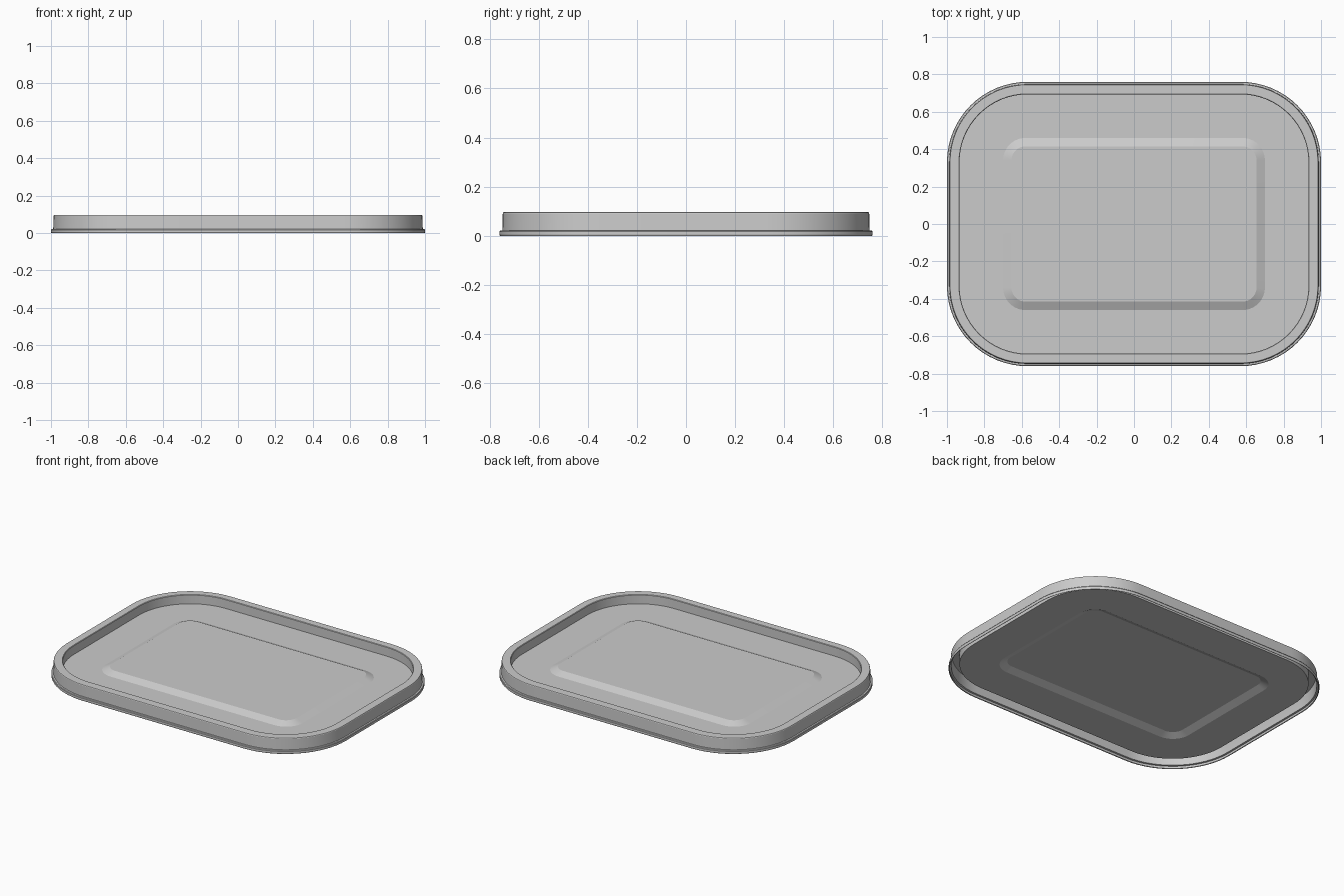
import bpy, bmesh, math

if "Cube" in bpy.data.objects:
    bpy.data.objects.remove(bpy.data.objects["Cube"])

HX, HY, R = 1.0, 0.76, 0.43   # outer half sizes and corner radius
SEG = 16                      # segments per rounded corner


def ring(bm, hx, hy, r, z):
    """Rounded rectangle loop of vertices."""
    verts = []
    for i, (sx, sy) in enumerate([(1, 1), (-1, 1), (-1, -1), (1, -1)]):
        for k in range(SEG + 1):
            a = math.pi / 2 * (i + k / SEG)
            verts.append(bm.verts.new((sx * (hx - r) + r * math.cos(a),
                                       sy * (hy - r) + r * math.sin(a), z)))
    return verts


# lid cross-section: (inset from outer edge, height)
profile = [(0.002, 0.0), (0.0, 0.005), (0.0, 0.017), (0.003, 0.021),
           (0.012, 0.022), (0.014, 0.091), (0.016, 0.095), (0.020, 0.097),
           (0.064, 0.097), (0.067, 0.094), (0.067, 0.038)]

bm = bmesh.new()
# flange, skirt, rim and recess wall
rings = [ring(bm, HX - d, HY - d, R - d, z) for d, z in profile]
# raised centre panel with sloped border
rings.append(ring(bm, 0.70, 0.46, 0.12, 0.038))
rings.append(ring(bm, 0.655, 0.415, 0.075, 0.058))

for a, b in zip(rings, rings[1:]):
    n = len(a)
    for i in range(n):
        j = (i + 1) % n
        bm.faces.new((a[i], a[j], b[j], b[i]))
bm.faces.new(rings[-1])

mesh = bpy.data.meshes.new("container_lid")
bm.to_mesh(mesh)
bm.free()
lid = bpy.data.objects.new("container_lid", mesh)
bpy.context.collection.objects.link(lid)

# thin moulded wall, open underneath
solid = lid.modifiers.new("thickness", 'SOLIDIFY')
solid.thickness = 0.005
solid.offset = -1

bpy.context.view_layer.objects.active = lid
lid.select_set(True)
bpy.ops.object.modifier_apply(modifier="thickness")
# seat the lid exactly on the floor
low = min(v.co.z for v in lid.data.vertices)
for v in lid.data.vertices:
    v.co.z -= low
bpy.ops.object.shade_smooth_by_angle(angle=math.radians(20))
